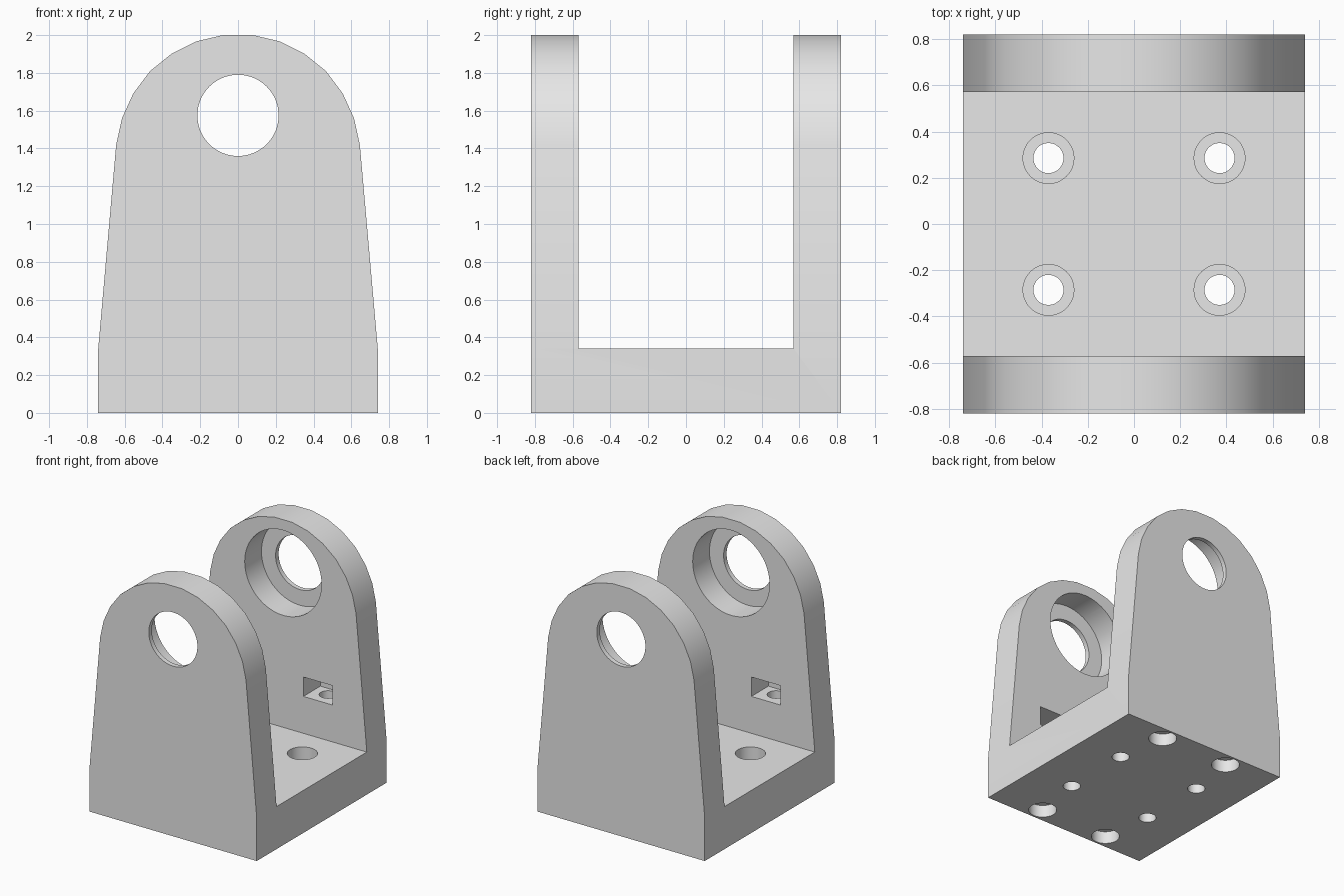
import bpy
import bmesh
import math
from mathutils import Matrix

if "Cube" in bpy.data.objects:
    bpy.data.objects.remove(bpy.data.objects["Cube"])

WALL_IN, WALL_OUT = 0.57, 0.82
FLOOR_Z, PIVOT_Z = 0.34, 1.575

grey = bpy.data.materials.new("plain grey")
grey.diffuse_color = (0.8, 0.8, 0.8, 1)
grey.use_nodes = True
grey.node_tree.nodes["Principled BSDF"].inputs["Base Color"].default_value = grey.diffuse_color


def add_object(name, bm):
    bmesh.ops.recalc_face_normals(bm, faces=bm.faces)
    mesh = bpy.data.meshes.new(name)
    bm.to_mesh(mesh)
    bm.free()
    obj = bpy.data.objects.new(name, mesh)
    bpy.context.collection.objects.link(obj)
    return obj


def cut(body, bm):
    """Subtract a closed shape from the body, then discard the cutter."""
    cutter = add_object("cutter", bm)
    cutter.hide_render = True
    mod = body.modifiers.new("cut", 'BOOLEAN')
    mod.operation = 'DIFFERENCE'
    mod.solver = 'EXACT'
    mod.object = cutter
    bpy.context.view_layer.objects.active = body
    bpy.ops.object.modifier_apply(modifier=mod.name)
    bpy.data.objects.remove(cutter)


def box(x0, x1, y0, y1, z0, z1):
    bm = bmesh.new()
    m = (Matrix.Translation(((x0 + x1) / 2, (y0 + y1) / 2, (z0 + z1) / 2))
         @ Matrix.Diagonal((x1 - x0, y1 - y0, z1 - z0, 1)))
    bmesh.ops.create_cube(bm, size=1, matrix=m)
    return bm


def cylinder(radius, length, center, along_y=False, sides=48):
    bm = bmesh.new()
    m = Matrix.Translation(center)
    if along_y:
        m = m @ Matrix.Rotation(math.pi / 2, 4, 'X')
    bmesh.ops.create_cone(bm, cap_ends=True, segments=sides, radius1=radius,
                          radius2=radius, depth=length, matrix=m)
    return bm


def drill(body, radius, x, y, z0, z1):
    cut(body, cylinder(radius, z1 - z0, (x, y, (z0 + z1) / 2)))


# Clevis body: tapered, round-topped outline extruded front to back
half = [(0.74, 0), (0.74, FLOOR_Z), (0.645, 1.42), (0.614, 1.56), (0.555, 1.69),
        (0.465, 1.81), (0.35, 1.903), (0.22, 1.967), (0.08, 2.0)]
outline = half + [(-x, z) for x, z in reversed(half)]
bm = bmesh.new()
face = bm.faces.new([bm.verts.new((x, -WALL_OUT, z)) for x, z in outline])
ext = bmesh.ops.extrude_face_region(bm, geom=[face])
bmesh.ops.translate(bm, vec=(0, 2 * WALL_OUT, 0),
                    verts=[g for g in ext["geom"] if isinstance(g, bmesh.types.BMVert)])
body = add_object("clevis_bracket", bm)
body.data.materials.append(grey)

# Channel between the two walls
cut(body, box(-1, 1, -WALL_IN, WALL_IN, FLOOR_Z, 3))

# Pivot bores with wide bearing seats opening inward
cut(body, cylinder(0.34, 2 * 0.782, (0, 0, PIVOT_Z), True, 64))
cut(body, cylinder(0.215, 2.2, (0, 0, PIVOT_Z), True, 64))

for sx in (-1, 1):
    for sy in (-1, 1):
        # Counterbored floor holes
        x, y = sx * 0.37, sy * 0.285
        drill(body, 0.11, x, y, 0.18, 0.6)
        drill(body, 0.065, x, y, -0.2, 0.3)

        # Nut slots in the inner wall faces
        x, y = sx * 0.307, sy * 0.70
        ys = sorted((sy * 0.5, sy * 0.785))
        cut(body, box(x - 0.128, x + 0.128, ys[0], ys[1], 0.635, 0.79))

        # Screw holes from below, up into the slots
        drill(body, 0.065, x, y, 0.05, 0.7)
        drill(body, 0.105, x, y, -0.2, 0.1)

# Smooth the curved walls, keep the edges sharp
bpy.ops.object.select_all(action='DESELECT')
body.select_set(True)
bpy.context.view_layer.objects.active = body
bpy.ops.object.shade_smooth_by_angle(angle=math.radians(30))
